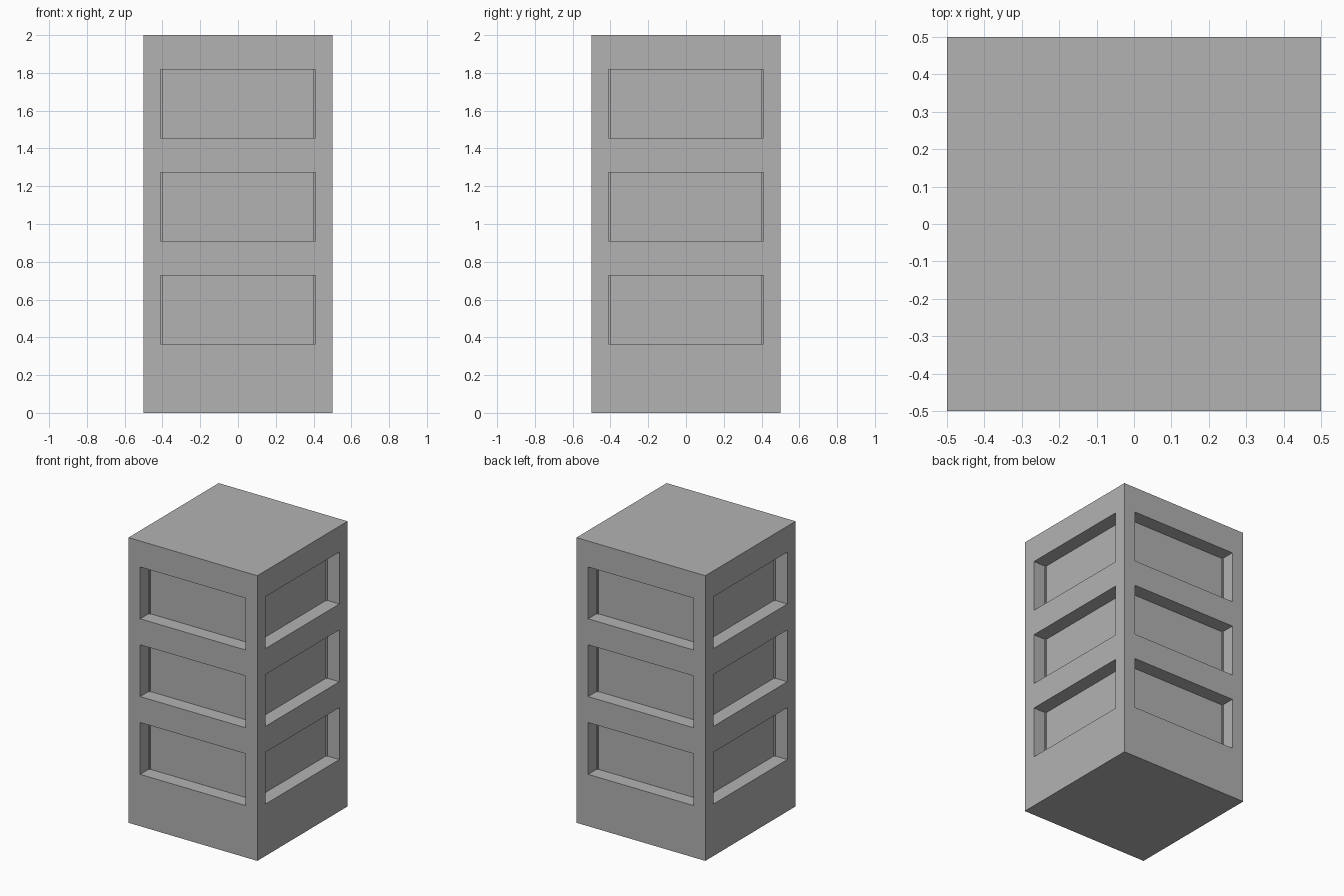
import bpy, bmesh
from mathutils import Matrix, Vector

if "Cube" in bpy.data.objects:
    bpy.data.objects.remove(bpy.data.objects["Cube"])

U = 1 / 11            # module: the tower is 11 units wide and 22 tall
EDGE = 0.5 - U        # half width of each window
DEPTH = 0.1           # window recess depth
FLOORS = [(4 * U, 8 * U), (10 * U, 14 * U), (16 * U, 20 * U)]

grey = bpy.data.materials.new("plain grey")
grey.diffuse_color = (0.448, 0.448, 0.448, 1)
grey.use_nodes = True
grey.node_tree.nodes["Principled BSDF"].inputs["Base Color"].default_value = grey.diffuse_color

# Tower block
bm = bmesh.new()
bmesh.ops.create_cube(bm, size=1, matrix=Matrix.Translation((0, 0, 1)) @ Matrix.Diagonal((1, 1, 2, 1)))


def cut(point, normal):
    bmesh.ops.bisect_plane(bm, geom=bm.verts[:] + bm.edges[:] + bm.faces[:],
                           plane_co=Vector(point), plane_no=Vector(normal))


# Window outlines
for low, high in FLOORS:
    cut((0, 0, low), (0, 0, 1))
    cut((0, 0, high), (0, 0, 1))
for s in (-EDGE, EDGE):
    cut((s, 0, 0), (1, 0, 0))
    cut((0, s, 0), (0, 1, 0))

# Recessed windows on all four sides
bm.normal_update()
windows = []
for f in bm.faces:
    c = f.calc_center_median()
    on_floor = any(low < c.z < high for low, high in FLOORS)
    if abs(f.normal.z) < 0.1 and on_floor and min(abs(c.x), abs(c.y)) < 0.01:
        windows.append(f)
bmesh.ops.inset_individual(bm, faces=windows, thickness=0, depth=-DEPTH)

mesh = bpy.data.meshes.new("tower_block")
bm.to_mesh(mesh)
bm.free()
mesh.materials.append(grey)
bpy.context.collection.objects.link(bpy.data.objects.new("tower_block", mesh))
